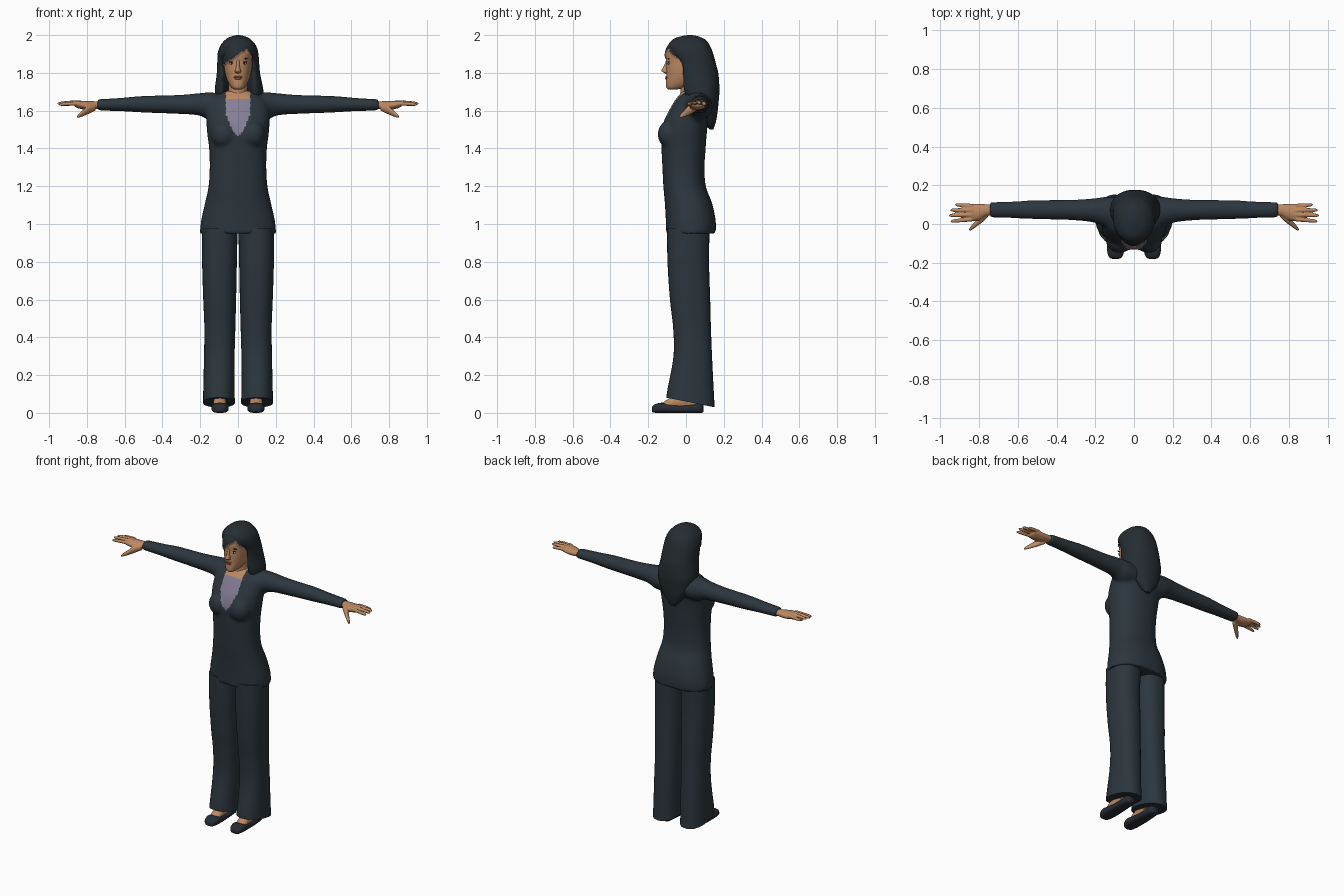
import bpy, bmesh
from math import sin, cos, pi, exp, copysign, radians
from mathutils import Vector

cube = bpy.data.objects.get("Cube")
if cube:
    bpy.data.objects.remove(cube)


def material(name, r, g, b):
    m = bpy.data.materials.new(name)
    m.use_nodes = True
    m.diffuse_color = (r, g, b, 1)
    node = m.node_tree.nodes["Principled BSDF"]
    node.inputs["Base Color"].default_value = (r, g, b, 1)
    node.inputs["Roughness"].default_value = 0.8
    return m


SUIT = material("suit slate", 0.025, 0.037, 0.047)
HAIR = material("hair dark", 0.019, 0.027, 0.033)
SKIN = material("skin tan", 0.50, 0.25, 0.125)
SHIRT = material("shirt lilac", 0.23, 0.21, 0.30)
SHOE = material("shoe dark", 0.02, 0.026, 0.035)
LIPS = material("lips", 0.33, 0.12, 0.08)
EYE = material("eye white", 0.5, 0.45, 0.4)


def add_loft(bm, keys, axis="z", sides=40, steps=5, power=2.0):
    """Smooth tube through keys (position, low a, high a, low b, high b)."""
    rows, last = [], len(keys) - 1
    for i in range(last):
        k = [keys[max(i - 1, 0)], keys[i], keys[i + 1], keys[min(i + 2, last)]]
        for s in range(steps + (i == last - 1)):
            t = s / steps
            rows.append([b + 0.5 * t * (c - a + t * (2*a - 5*b + 4*c - d + t * (3*(b - c) + d - a)))
                         for a, b, c, d in zip(*k)])
    rings = []
    for pos, a0, a1, b0, b1 in rows:
        ring = []
        for j in range(sides):
            ang = 2 * pi * j / sides
            ca, sa = cos(ang), sin(ang)
            a = (a0 + a1) / 2 + (a1 - a0) / 2 * copysign(abs(ca) ** (2 / power), ca)
            b = (b0 + b1) / 2 + (b1 - b0) / 2 * copysign(abs(sa) ** (2 / power), sa)
            co = {"x": (pos, a, b), "y": (a, pos, b), "z": (a, b, pos)}[axis]
            ring.append(bm.verts.new(co))
        rings.append(ring)
    for lo, hi in zip(rings, rings[1:]):
        for j in range(sides):
            n = (j + 1) % sides
            bm.faces.new((lo[j], lo[n], hi[n], hi[j]))
    bm.faces.new(rings[0])
    bm.faces.new(rings[-1])


def add_ball(bm, center, size):
    made = bmesh.ops.create_uvsphere(bm, u_segments=24, v_segments=14, radius=1)["verts"]
    for v in made:
        v.co = Vector(c + p * s for c, p, s in zip(center, v.co, size))


def smooth(mesh):
    mesh.polygons.foreach_set("use_smooth", [True] * len(mesh.polygons))
    mesh.set_sharp_from_angle(angle=radians(50))


def finish(bm, name, *mats, mirror=False):
    bmesh.ops.recalc_face_normals(bm, faces=bm.faces)
    mesh = bpy.data.meshes.new(name)
    bm.to_mesh(mesh)
    bm.free()
    for m in mats:
        mesh.materials.append(m)
    smooth(mesh)
    obj = bpy.data.objects.new(name, mesh)
    bpy.context.collection.objects.link(obj)
    if mirror:
        obj.modifiers.new("Mirror", "MIRROR").use_mirror_merge = False
    return obj


def fuse(obj, voxel, rounds):
    """Melt overlapping pieces into one smooth skin."""
    mod = obj.modifiers.new("Remesh", "REMESH")
    mod.mode, mod.voxel_size = "VOXEL", voxel
    soft = obj.modifiers.new("Smooth", "SMOOTH")
    soft.factor, soft.iterations = 0.5, rounds
    bpy.context.view_layer.update()
    dg = bpy.context.evaluated_depsgraph_get()
    mesh = bpy.data.meshes.new_from_object(obj.evaluated_get(dg))
    obj.modifiers.clear()
    mats = list(obj.data.materials)
    obj.data = mesh
    mesh.materials.clear()
    for m in mats:
        mesh.materials.append(m)
    smooth(mesh)


def sym(rows):
    return [(z, -w, w, y0, y1) for z, w, y0, y1 in rows]


# Jacket: body, bust and sleeves in one skin
bm = bmesh.new()
add_loft(bm, sym([(0.95, .202, -.105, .158), (1.02, .195, -.107, .157), (1.11, .175, -.112, .138),
                  (1.2, .156, -.12, .105), (1.3, .15, -.125, .098), (1.4, .153, -.13, .104),
                  (1.48, .163, -.132, .11), (1.55, .168, -.115, .118), (1.61, .168, -.085, .13),
                  (1.66, .15, -.055, .13), (1.69, .1, -.03, .115), (1.705, .065, -.02, .09)]), power=2.3)
for s in (-1, 1):
    add_ball(bm, (s * .075, -.085, 1.475), (.07, .065, .075))
    add_loft(bm, [(s * x, *r) for x, *r in [
        (.08, -.03, .14, 1.55, 1.69), (.15, -.015, .14, 1.55, 1.697), (.21, .008, .132, 1.575, 1.692),
        (.32, .02, .125, 1.583, 1.683), (.5, .025, .123, 1.59, 1.678), (.62, .03, .117, 1.597, 1.668),
        (.745, .033, .113, 1.601, 1.66)]], "x")
jacket = finish(bm, "jacket", SUIT, SHIRT, SKIN)
fuse(jacket, 0.01, 5)
for p in jacket.data.polygons:
    x, y, z = p.center
    drop = max(0, min(1, (z - 1.468) / .11))
    if y < .03 and abs(x) < .062 * drop ** 0.6:
        p.material_index = 2 if z > 1.662 else 1

# Trousers
bm = bmesh.new()
add_loft(bm, [(.06, .016, .186, -.105, .152), (.12, .018, .184, -.096, .148), (.3, .018, .18, -.066, .138),
              (.45, .014, .178, -.068, .132), (.6, .01, .184, -.085, .128), (.8, .006, .19, -.098, .122),
              (.98, .002, .19, -.1, .125)], power=2.3)
for v in bm.verts:
    v.co.z -= .2 * v.co.y * max(0, 1 - (v.co.z - .06) / .3)
finish(bm, "trouser_leg", SUIT, mirror=True)

# Feet and shoes
bm = bmesh.new()
add_loft(bm, [(-.135, .07, .12, .02, .045), (-.1, .062, .13, .015, .07), (-.05, .062, .13, .015, .1),
              (.02, .065, .127, .015, .13), (.08, .075, .12, .015, .12)], "y", 24)
add_loft(bm, [(.05, .065, .127, -.03, .075), (.2, .065, .127, -.02, .07)], sides=24)
finish(bm, "foot", SKIN, mirror=True)
bm = bmesh.new()
add_loft(bm, [(-.181, .08, .112, .006, .03), (-.168, .06, .131, .001, .044), (-.13, .05, .14, 0, .054),
              (-.09, .05, .14, 0, .047), (-.03, .054, .138, 0, .04), (.04, .058, .134, 0, .046),
              (.08, .064, .128, 0, .06), (.092, .08, .112, .004, .058)], "y", 28, power=2.8)
finish(bm, "shoe", SHOE, mirror=True)

# Hands: palm, four fingers and thumb
bm = bmesh.new()
add_loft(bm, [(.71, .045, .1, 1.612, 1.648), (.76, .042, .102, 1.608, 1.65), (.8, .02, .104, 1.604, 1.652),
              (.845, .014, .104, 1.612, 1.652), (.865, .018, .1, 1.622, 1.648)], "x", 24)
for y, tip_y, tip, z in [(.025, .014, .948, 1.632), (.048, .044, .958, 1.637),
                         (.071, .072, .95, 1.638), (.093, .1, .925, 1.632)]:
    keys = []
    for t, r in [(0, .0115), (.5, .0105), (.88, .0085), (1, .003)]:
        x, c, h = .835 + (tip - .835) * t, y + (tip_y - y) * t, z + .006 * (1 - t * t)
        keys.append((x, c - r, c + r, h - r, h + r))
    add_loft(bm, keys, "x", 14, 4)
add_loft(bm, [(.755, .035, .07, 1.6, 1.635), (.79, .004, .045, 1.583, 1.63), (.82, -.018, .015, 1.57, 1.604),
              (.842, -.033, -.01, 1.563, 1.585), (.852, -.036, -.024, 1.562, 1.572)], "x", 16)
hand = finish(bm, "hand", SKIN)
fuse(hand, 0.004, 2)
hand.modifiers.new("Mirror", "MIRROR").use_mirror_merge = False

# Neck
bm = bmesh.new()
add_loft(bm, sym([(1.64, .07, -.045, .1), (1.685, .058, -.03, .09), (1.72, .05, -.03, .085),
                  (1.79, .052, -.04, .09)]))
finish(bm, "neck", SKIN)

# Head, with a side-swept fringe raised from the brow
bm = bmesh.new()
add_loft(bm, sym([(1.712, .018, -.092, -.05), (1.722, .034, -.104, .0), (1.745, .05, -.106, .05),
                  (1.78, .064, -.104, .09), (1.82, .072, -.104, .11), (1.86, .076, -.103, .12),
                  (1.9, .077, -.105, .125), (1.94, .073, -.09, .12), (1.975, .05, -.05, .09),
                  (1.985, .02, -.01, .05)]), sides=72, steps=7, power=2.15)


def in_fringe(p):
    d = p.x - .04
    return p.z > 1.925 - (d * 1.4 if d > 0 else -d * .72)


for f in bm.faces:
    f.material_index = int(in_fringe(f.calc_center_median()))
bm.normal_update()
raised = {v for f in bm.faces if f.material_index for v in f.verts}
for v in raised:
    v.co += v.normal * .008
finish(bm, "head", SKIN, HAIR)

# Facial features
bm = bmesh.new()
add_loft(bm, sym([(1.797, .008, -.112, -.08), (1.804, .017, -.122, -.08), (1.813, .015, -.13, -.08),
                  (1.835, .01, -.118, -.08), (1.868, .009, -.105, -.08)]), sides=20)
finish(bm, "nose", SKIN)
for name, mat, center, size in [
        ("eye", EYE, (.033, -.0915, 1.851), (.014, .005, .006)),
        ("iris", HAIR, (.033, -.0945, 1.851), (.006, .003, .0055)),
        ("eyelid_line", HAIR, (.034, -.092, 1.858), (.016, .005, .0025)),
        ("eyebrow", HAIR, (.036, -.091, 1.875), (.02, .005, .003))]:
    bm = bmesh.new()
    add_ball(bm, center, size)
    finish(bm, name, mat, mirror=True)
bm = bmesh.new()
add_ball(bm, (0, -.103, 1.779), (.025, .006, .005))
add_ball(bm, (0, -.103, 1.771), (.02, .007, .006))
finish(bm, "lips", LIPS)

# Long hair, hollowed in front around the face and neck
bm = bmesh.new()
add_loft(bm, [(1.5, -.012, .02, .125, .145), (1.54, -.05, .058, .09, .158), (1.6, -.092, .1, .04, .168),
              (1.66, -.116, .13, -.01, .174), (1.71, -.123, .134, -.035, .177), (1.79, -.113, .118, -.05, .172),
              (1.85, -.11, .112, -.06, .158), (1.9, -.108, .108, -.085, .144), (1.945, -.093, .095, -.095, .126),
              (1.98, -.062, .064, -.065, .093), (1.995, -.03, .032, -.02, .06), (2.0, -.006, .008, .01, .03)],
         sides=64, steps=6, power=2.2)
for v in bm.verts:
    x, y, z = v.co
    if y < .06 and z < 1.9:
        fade = min(1, (1.9 - z) / .06)
        v.co.y = min(y + .13 * fade * exp(-(x / .065) ** 4), .07)
finish(bm, "hair", HAIR)
